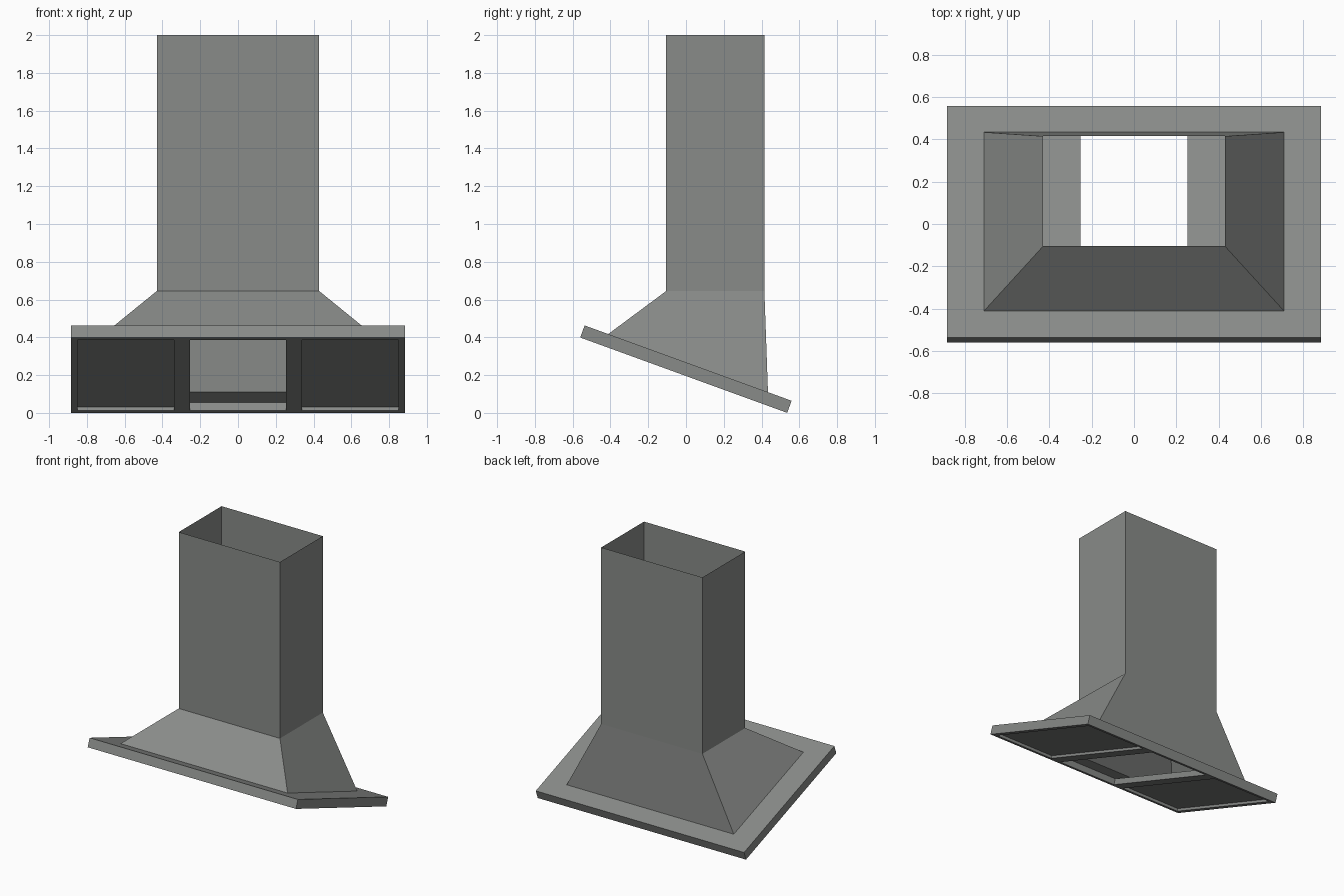
import bpy, bmesh, math
from mathutils import Matrix, Vector

if "Cube" in bpy.data.objects:
    bpy.data.objects.remove(bpy.data.objects["Cube"])

metal = bpy.data.materials.new("grey_metal")
metal.diffuse_color = (0.25, 0.26, 0.25, 1)
metal.use_nodes = True
metal.node_tree.nodes["Principled BSDF"].inputs["Base Color"].default_value = metal.diffuse_color

HALF_W, LENGTH, THICK = 0.885, 1.166, 0.068   # tilted canopy slab
LIP, RAIL = 0.035, 0.045                      # rim width, inner frame depth
TILT = Matrix.Translation((0, -0.56, 0.399)) @ Matrix.Rotation(math.radians(-20), 4, 'X')


def rect(half_x, y0, y1, z, matrix=Matrix()):
    """Four corners of a rectangle centred on x = 0."""
    return [matrix @ Vector(p) for p in
            ((-half_x, y0, z), (half_x, y0, z), (half_x, y1, z), (-half_x, y1, z))]


def loft(name, loops, ring=False):
    """Bridge rectangles in order; ring also joins the last to the first."""
    bm = bmesh.new()
    rows = [[bm.verts.new(p) for p in loop] for loop in loops]
    pairs = list(zip(rows, rows[1:])) + ([(rows[-1], rows[0])] if ring else [])
    for a, b in pairs:
        for i in range(4):
            j = (i + 1) % 4
            bm.faces.new((a[i], a[j], b[j], b[i]))
    if ring:
        bmesh.ops.recalc_face_normals(bm, faces=bm.faces)
    return finish(name, bm)


def box(name, x0, x1, y0, y1, z0, z1):
    """Box in the tilted canopy frame."""
    bm = bmesh.new()
    bmesh.ops.create_cube(bm, size=1)
    for v in bm.verts:
        v.co = TILT @ Vector(((x0 + x1) / 2 + v.co.x * (x1 - x0),
                              (y0 + y1) / 2 + v.co.y * (y1 - y0),
                              (z0 + z1) / 2 + v.co.z * (z1 - z0)))
    return finish(name, bm)


def finish(name, bm):
    mesh = bpy.data.meshes.new(name)
    bm.to_mesh(mesh)
    bm.free()
    mesh.materials.append(metal)
    obj = bpy.data.objects.new(name, mesh)
    bpy.context.collection.objects.link(obj)
    return obj


hood_base = rect(0.71, 0.133, 1.033, THICK, TILT)
flue_base = rect(0.43, -0.105, 0.415, 0.645)

# Tilted canopy rim, hollow in the middle, funnelling up to the hood
loft("canopy_rim", [
    hood_base,
    rect(HALF_W, 0, LENGTH, THICK, TILT),
    rect(HALF_W, 0, LENGTH, 0, TILT),
    rect(HALF_W - LIP, LIP, LENGTH - LIP, 0, TILT),
    rect(HALF_W - LIP, LIP, LENGTH - LIP, RAIL, TILT),
], ring=True)

# Sloping hood with slightly warped sides
hood = loft("hood", [hood_base, flue_base])
bpy.context.view_layer.objects.active = hood
hood.select_set(True)
bpy.ops.object.shade_smooth_by_angle(angle=math.radians(30))

# Open chimney flue
loft("chimney", [flue_base, rect(0.43, -0.105, 0.415, 2.0)])

# Divider bars and recessed filter panels on both sides of the centre opening
for side, s in (("left", -1), ("right", 1)):
    for part, a, b, depth in (("divider", 0.253, 0.338, 0.0),
                              ("filter_panel", 0.338, HALF_W - LIP, 0.02)):
        x0, x1 = sorted((s * a, s * b))
        box(f"{part}_{side}", x0, x1, LIP, LENGTH - LIP, depth, RAIL)
